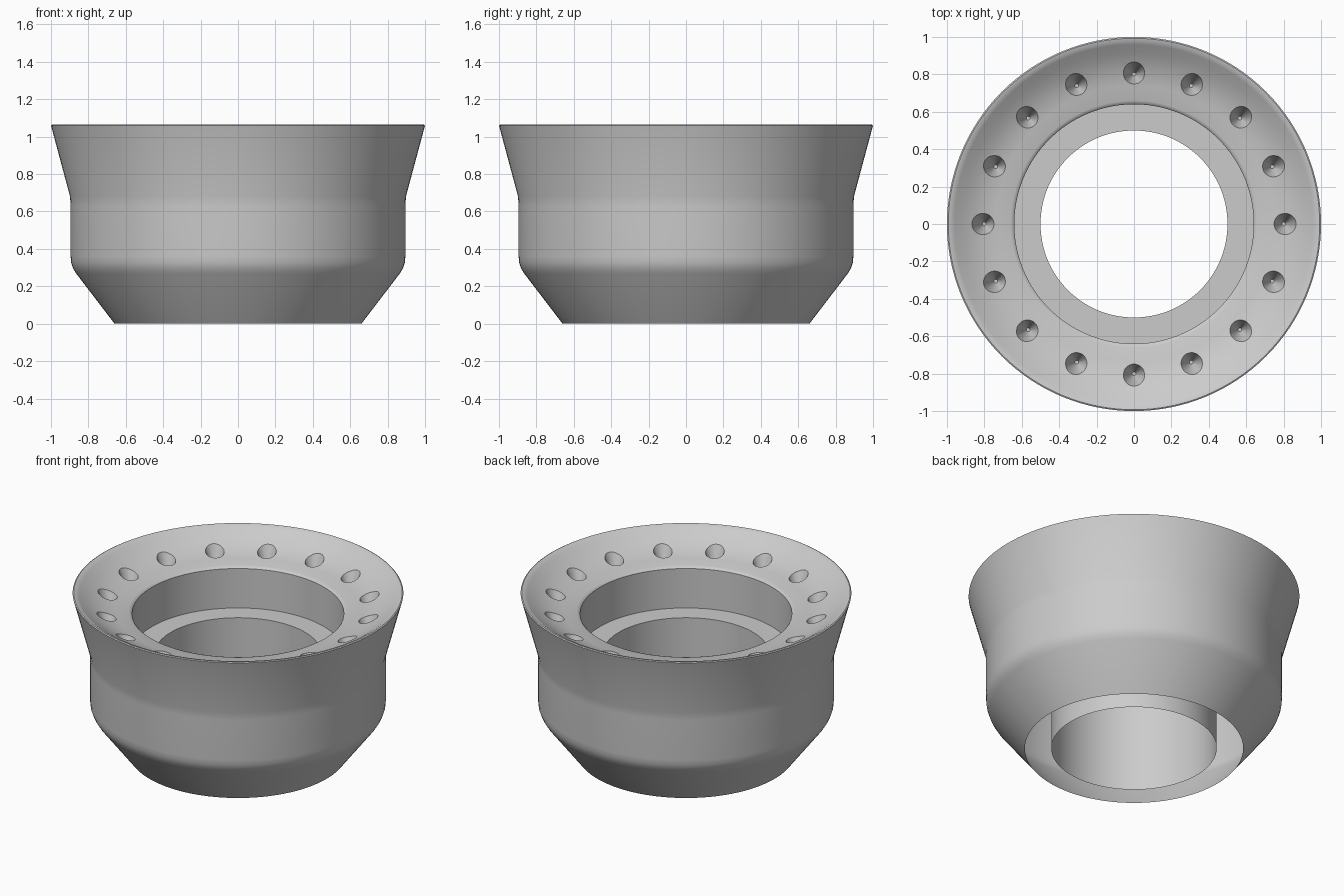
import bpy, bmesh
from math import pi, cos, sin, radians

cube = bpy.data.objects.get("Cube")
if cube:
    bpy.data.objects.remove(cube)

grey = bpy.data.materials.new("plain_grey")
grey.use_nodes = True
grey.diffuse_color = (0.6, 0.6, 0.6, 1)
grey.node_tree.nodes["Principled BSDF"].inputs["Base Color"].default_value = grey.diffuse_color

SEGMENTS = 128
HOLES = 16


def add_mesh(name, bm):
    bmesh.ops.recalc_face_normals(bm, faces=bm.faces)
    mesh = bpy.data.meshes.new(name)
    bm.to_mesh(mesh)
    bm.free()
    obj = bpy.data.objects.new(name, mesh)
    mesh.materials.append(grey)
    bpy.context.collection.objects.link(obj)
    return obj


def lathe(name, profile):
    """Turn a closed (radius, height) profile around z."""
    bm = bmesh.new()
    rings = [[bm.verts.new((r * cos(2 * pi * i / SEGMENTS), r * sin(2 * pi * i / SEGMENTS), z))
              for i in range(SEGMENTS)] for r, z in profile]
    for a, b in zip(rings, rings[1:] + rings[:1]):
        for i in range(SEGMENTS):
            j = (i + 1) % SEGMENTS
            bm.faces.new((a[i], a[j], b[j], b[i]))
    return add_mesh(name, bm)


# Outer wall, dished rim, stepped bore
outer = [(0.66, 0), (0.865, 0.268), (0.882, 0.296), (0.892, 0.325), (0.895, 0.36),
         (0.895, 0.63), (0.898, 0.68), (1.0, 1.06)]
dish = [(0.993, 1.064), (0.975, 1.06), (0.96, 1.05), (0.92, 1.022), (0.88, 0.998),
        (0.84, 0.978), (0.79, 0.96), (0.74, 0.949), (0.66, 0.938), (0.648, 0.934), (0.64, 0.925)]
bore = [(0.64, 0.662), (0.5, 0.662), (0.5, 0)]
body = lathe("flared_cup", outer + dish + bore)

# Tapered pits around the dish
bm = bmesh.new()
for k in range(HOLES):
    a = 2 * pi * k / HOLES
    cone = bmesh.ops.create_cone(bm, cap_ends=True, segments=24, radius1=0.01, radius2=0.085, depth=0.2)
    bmesh.ops.translate(bm, verts=cone["verts"], vec=(0.8 * cos(a), 0.8 * sin(a), 0.94))
pits = add_mesh("pit_cutter", bm)
pits.hide_render = True

cut = body.modifiers.new("pits", "BOOLEAN")
cut.operation = "DIFFERENCE"
cut.solver = "EXACT"
cut.object = pits
bpy.context.view_layer.objects.active = body
body.select_set(True)
bpy.ops.object.modifier_apply(modifier=cut.name)
bpy.data.objects.remove(pits)

# The underside is open between the outer wall and the bore
bm = bmesh.new()
bm.from_mesh(body.data)
base = [f for f in bm.faces if all(v.co.z < 0.001 for v in f.verts)]
bmesh.ops.delete(bm, geom=base, context="FACES")
bm.to_mesh(body.data)
bm.free()

bpy.ops.object.select_all(action="DESELECT")
body.select_set(True)
bpy.ops.object.shade_smooth_by_angle(angle=radians(40))
